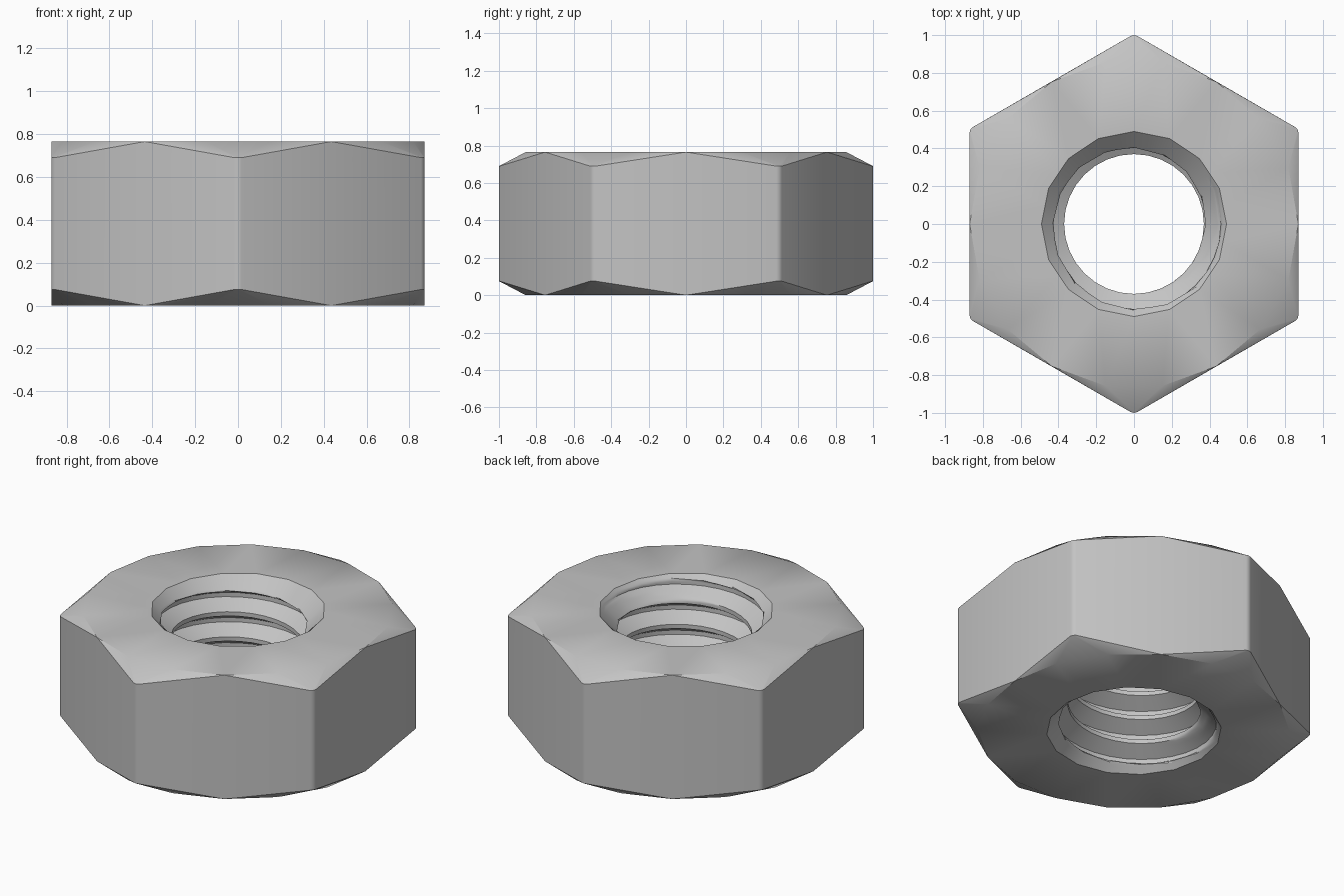
import bpy, bmesh
from math import radians, pi, cos, sin

cube = bpy.data.objects.get("Cube")
if cube:
    bpy.data.objects.remove(cube, do_unlink=True)

HEIGHT, CHAMFER = 0.765, 0.075     # nut height, drop of the chamfer at each corner
APOTHEM, CORNER = 0.87, 1.0        # half width across flats, corner radius
HOLE, RIM, DEPTH = 0.37, 0.49, 0.09  # thread crest, countersink rim, thread depth
PITCH, PHASE = 0.155, 0.047
SEGMENTS, STEPS = 32, 24           # thread columns per turn, rows per pitch

bm = bmesh.new()


def polar(radius, degrees, z):
    a = radians(degrees)
    return (radius * cos(a), radius * sin(a), z)


def add_face(points):
    bm.faces.new([bm.verts.new(p) for p in points])


# Six flat walls with slightly rounded corners and a chamfer above and below
cut = 0.017
half = APOTHEM / cos(pi / 6) / 2 - cut
near = (APOTHEM ** 2 + half ** 2) ** 0.5
turn = math_angle = 29.03
for side in range(6):
    a = side * 60
    low, high = CHAMFER, HEIGHT - CHAMFER
    add_face([polar(near, a - turn, low), polar(APOTHEM, a, 0), polar(near, a + turn, low),
              polar(near, a + turn, high), polar(APOTHEM, a, HEIGHT), polar(near, a - turn, high)])
    for left, right in ((turn, 30), (30, 60 - turn)):
        r1 = CORNER if left == 30 else near
        r2 = CORNER if right == 30 else near
        add_face([polar(r1, a + left, low), polar(r2, a + right, low),
                  polar(r2, a + right, high), polar(r1, a + left, high)])
    for z, end in ((low, 0), (high, HEIGHT)):
        first, second = polar(near, a + turn, z), polar(near, a + 60 - turn, z)
        apex = polar(CORNER, a + 30, z)
        ring = [polar(APOTHEM, a + step, end) for step in (0, 20, 40, 60)]
        add_face([ring[0], first, ring[1]])
        add_face([first, apex, ring[1]])
        add_face([apex, ring[2], ring[1]])
        add_face([apex, second, ring[2]])
        add_face([second, ring[3], ring[2]])


# Threaded hole, opened at both ends by a sixteen-sided countersink
def hole_vertex(column, row):
    angle = 2 * pi * column / SEGMENTS
    z = PHASE + PITCH * (row / STEPS + column / SEGMENTS)
    z = min(max(z, 0), HEIGHT)
    u = (row / STEPS) % 1
    distance = min(u, 1 - u)
    thread = HOLE + DEPTH * min(max((distance - 1 / 12) * 3, 0), 1)
    facet = cos(pi / 16) if column % 2 else 1
    cone = (RIM - min(z, HEIGHT - z)) * facet
    radius = max(thread, cone) if 0 < z < HEIGHT else RIM * facet
    return bm.verts.new((radius * cos(angle), radius * sin(angle), z))


first_row = -2 * STEPS
rows = int(HEIGHT / PITCH + 5) * STEPS
grid = [[hole_vertex(c, first_row + r) for r in range(rows)] for c in range(SEGMENTS)]
for c in range(SEGMENTS):
    following = (c + 1) % SEGMENTS
    shift = STEPS if following == 0 else 0
    for r in range(rows - 1 - shift):
        bm.faces.new([grid[c][r], grid[following][r + shift],
                      grid[following][r + 1 + shift], grid[c][r + 1]])
bmesh.ops.remove_doubles(bm, verts=bm.verts[:], dist=0.0001)

# Flat bearing faces between the chamfer and the countersink
for end in (0, HEIGHT):
    border = [e for e in bm.edges if e.is_boundary
              and all(abs(v.co.z - end) < 0.0005 for v in e.verts)]
    bmesh.ops.triangle_fill(bm, edges=border, use_beauty=True)
loose = [v for v in bm.verts if not v.link_faces]
bmesh.ops.delete(bm, geom=loose, context='VERTS')
bmesh.ops.recalc_face_normals(bm, faces=bm.faces[:])

mesh = bpy.data.meshes.new("hex_nut")
bm.to_mesh(mesh)
bm.free()
nut = bpy.data.objects.new("hex_nut", mesh)
bpy.context.collection.objects.link(nut)

# Plain grey metal
steel = bpy.data.materials.new("grey_metal")
steel.use_nodes = True
colour = (0.55, 0.55, 0.55, 1)
steel.diffuse_color = colour
steel.node_tree.nodes["Principled BSDF"].inputs["Base Color"].default_value = colour
mesh.materials.append(steel)

bpy.ops.object.select_all(action='DESELECT')
nut.select_set(True)
bpy.context.view_layer.objects.active = nut
bpy.ops.object.shade_smooth_by_angle(angle=radians(30.5))
